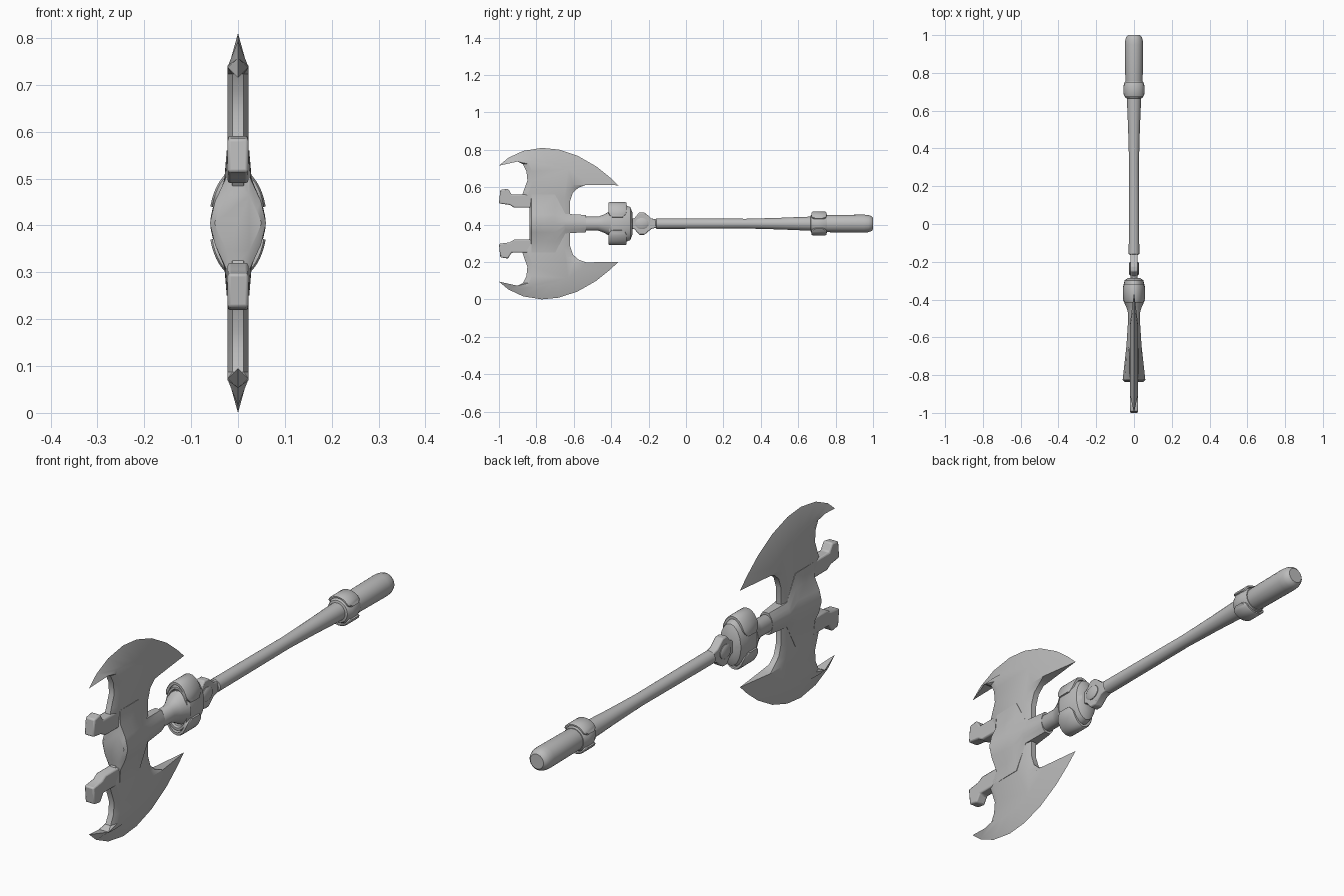
import bpy, bmesh, math

if "Cube" in bpy.data.objects:
    bpy.data.objects.remove(bpy.data.objects["Cube"])

ZC = 0.405  # height of the weapon's long axis
steel = bpy.data.materials.new("grey_steel")
steel.diffuse_color = (0.5, 0.5, 0.5, 1)
steel.use_nodes = True
steel.node_tree.nodes["Principled BSDF"].inputs["Base Color"].default_value = steel.diffuse_color


def finish(name, bm, angle=35, bevel=0):
    bmesh.ops.remove_doubles(bm, verts=bm.verts, dist=1e-5)
    bmesh.ops.recalc_face_normals(bm, faces=bm.faces)
    me = bpy.data.meshes.new(name)
    bm.to_mesh(me)
    bm.free()
    ob = bpy.data.objects.new(name, me)
    bpy.context.collection.objects.link(ob)
    me.materials.append(steel)
    if bevel:
        m = ob.modifiers.new("soft_edges", "BEVEL")
        m.width, m.segments, m.limit_method = bevel, 2, "ANGLE"
        m.angle_limit = math.radians(40)
    bpy.ops.object.select_all(action="DESELECT")
    bpy.context.view_layer.objects.active = ob
    ob.select_set(True)
    bpy.ops.object.shade_smooth_by_angle(angle=math.radians(angle))
    return ob


def loft(name, rings, angle=35, bevel=0):
    """Skin closed rings of equal point count and cap both ends."""
    bm = bmesh.new()
    vs = [[bm.verts.new(p) for p in r] for r in rings]
    n = len(vs[0])
    for a, b in zip(vs, vs[1:]):
        for i in range(n):
            j = (i + 1) % n
            bm.faces.new((a[i], a[j], b[j], b[i]))
    bm.faces.new(vs[0])
    bm.faces.new(vs[-1])
    return finish(name, bm, angle, bevel)


def lathe(name, profile, sx=1, n=24):
    """Revolve (y, radius) pairs around the long axis, flattened by sx."""
    ang = [2 * math.pi * i / n for i in range(n)]
    return loft(name, [[(r * sx * math.cos(a), y, ZC + r * math.sin(a)) for a in ang]
                       for y, r in profile])


def prism(name, outline, hw, side=1, bevel=0.0):
    """Plate from a (y, z offset) outline, half-width hw in x."""
    return loft(name, [[(x, y, ZC + side * z) for y, z in outline] for x in (-hw, hw)],
                35, bevel)


def strap(name, y0, y1, rx, rz, side, start=18, t=0.014):
    """Curved clamp plate wrapping over one side of a ring, with clipped ends."""
    rings, n = [], 18
    for i in range(n + 1):
        a = math.radians(start + (180 - 2 * start) * i / n)
        clip = 0.02 if i in (0, n) else 0.006 if i in (1, n - 1) else 0
        clip *= (y1 - y0) / 0.1
        c, s = math.cos(a), side * math.sin(a)
        out = lambda y, d: ((rx - d) * c, y, ZC + (rz - d) * s)
        rings.append([out(y0 + clip, t), out(y0 + clip, 0.004), out(y0 + clip + 0.006, 0),
                      out(y1 - clip - 0.006, 0), out(y1 - clip, 0.004), out(y1 - clip, t)])
    return loft(name, rings)


# Blade curves as (y, z offset from the axis): cutting edge, bevel ridge, hollow sides
EDGE = [(-1, .31), (-.95, .352), (-.87, .389), (-.77, .405), (-.68, .396),
        (-.58, .363), (-.48, .306), (-.41, .25), (-.362, .205)]
RIDGE = [(-.9, .332), (-.85, .336), (-.79, .334), (-.73, .326), (-.68, .312),
         (-.63, .292), (-.59, .268), (-.555, .238), (-.535, .207)]
BACK = [(-.575, .192), (-.605, .165), (-.62, .12), (-.62, .03)]
FRONT = [(-.8, .03), (-.88, .14), (-.868, .175), (-.848, .23), (-.853, .28), (-.872, .318)]


def blade(name, side):
    bm = bmesh.new()
    T, R = 0.022, 0.012
    vert = lambda x, p: bm.verts.new((x, p[0], ZC + side * p[1]))
    tip = [vert(0, p) for p in EDGE]
    rims = []
    for s in (-1, 1):
        ridge = [vert(s * T, p) for p in RIDGE]
        rim = [vert(s * R, p) for p in BACK + FRONT]
        face = [vert(s * T, (y - .03, z + .015)) for y, z in BACK] + \
               [vert(s * T, (y + .03, z)) for y, z in FRONT]
        # sharpened band
        for i in range(len(tip) - 1):
            bm.faces.new((tip[i], tip[i + 1], ridge[i + 1], ridge[i]))
        # flat cheek and chamfered hollow sides
        bm.faces.new(ridge + face)
        outer, inner = [ridge[-1]] + rim + [ridge[0]], [ridge[-1]] + face + [ridge[0]]
        for i in range(len(outer) - 1):
            q = [outer[i], outer[i + 1], inner[i + 1], inner[i]]
            bm.faces.new(list(dict.fromkeys(q)))
        rims.append(outer)
    a, b = rims
    for i in range(len(a) - 1):
        bm.faces.new((a[i], a[i + 1], b[i + 1], b[i]))
    bm.faces.new((tip[-1], a[0], b[0]))
    bm.faces.new((tip[0], a[-1], b[-1]))
    return finish(name, bm, 30)


ARM = [(-1, .108), (-.993, .18), (-.952, .187), (-.932, .155), (-.70, .155),
       (-.70, .085), (-.918, .085), (-.942, .1)]
for side, label in ((1, "upper"), (-1, "lower")):
    blade(label + "_blade", side)
    prism(label + "_prong", ARM, 0.022, side, 0.006)
    strap(label + "_collar_clamp", -.415, -.318, .062, .115, side)
    strap(label + "_pommel_clamp", .672, .75, .061, .064, side, 25, .01)

# Head body: lens-shaped cross-sections, (y, half height, widths from middle to rim)
SECTIONS = [(-.836, .095, (.05, .04, .024, .012)),
            (-.825, .155, (.06, .049, .026, .022)),
            (-.76, .155, (.053, .045, .028, .024)),
            (-.70, .155, (.046, .04, .029, .024)),
            (-.645, .052, (.04, .037, .032, .022)),
            (-.535, .046, (.033, .031, .026, .014))]
rings = []
for y, h, w in SECTIONS:
    half = [(w[3], -1), (w[2], -.62), (w[1], -.3), (w[0], 0), (w[1], .3), (w[2], .62), (w[3], 1)]
    rings.append([(x, y, ZC + h * u) for x, u in half] +
                 [(-x, y, ZC + h * u) for x, u in reversed(half)])
loft("head_body", rings, 40)

# Neck and oval collar
lathe("neck", [(-.56, .03), (-.54, .037), (-.47, .037), (-.44, .048), (-.40, .07)], .85)
lathe("collar", [(-.395, .06), (-.402, .078), (-.412, .082), (-.412, .092), (-.39, .102),
                 (-.33, .102), (-.298, .088), (-.285, .055)], .56)

# Link between collar and shaft, with an oval boss
prism("link", [(-.295, .025), (-.275, .03), (-.25, .06), (-.222, .06), (-.185, .028),
               (-.15, .02), (-.15, -.02), (-.185, -.028), (-.222, -.06), (-.25, -.06),
               (-.275, -.03), (-.295, -.025)], .019, 1, .005)
loft("link_boss", [[(x, -.236 + .036 * k * math.cos(i * math.pi / 10),
                     ZC + .03 * k * math.sin(i * math.pi / 10)) for i in range(20)]
                   for x, k in ((-.027, .75), (-.022, 1), (.022, 1), (.027, .75))])

# Shaft, pommel ring and grip
lathe("shaft", [(-.163, .022), (-.158, .028), (.1, .027), (.32, .026), (.5, .031),
                (.62, .036), (.70, .038)])
lathe("pommel_ring", [(.665, .036), (.668, .046), (.69, .056), (.73, .056), (.755, .048)])
lathe("grip", [(.74, .042), (.76, .046), (.95, .048), (.975, .046), (.992, .04), (1, .031)])
